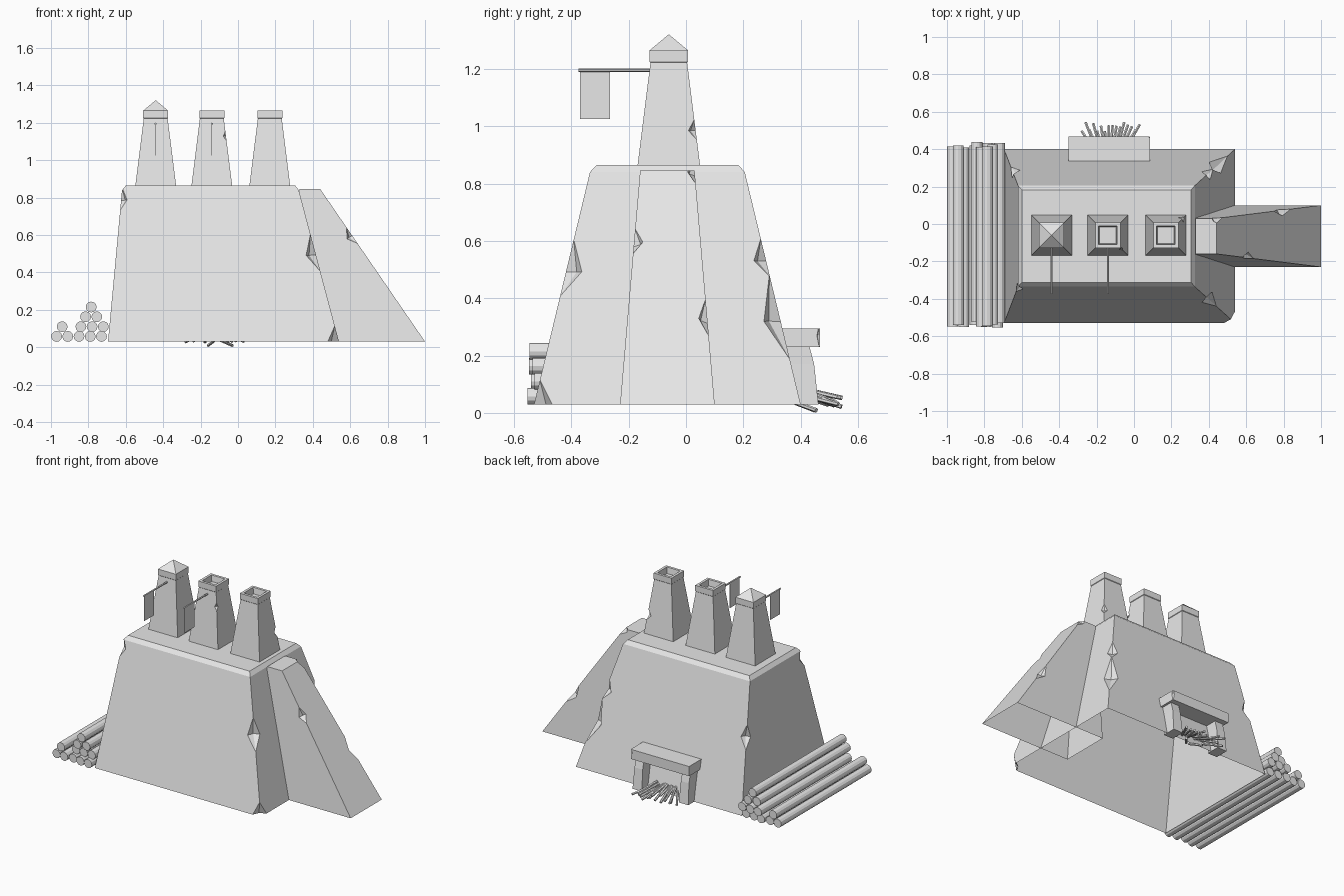
import bpy, bmesh, random
from mathutils import Vector

random.seed(4)
cube = bpy.data.objects.get("Cube")
if cube:
    bpy.data.objects.remove(cube, do_unlink=True)

stone = bpy.data.materials.new("pale_grey")
stone.use_nodes = True
stone.diffuse_color = (0.8, 0.8, 0.8, 1)
stone.node_tree.nodes["Principled BSDF"].inputs["Base Color"].default_value = (0.8, 0.8, 0.8, 1)


def finish(bm, name):
    bmesh.ops.recalc_face_normals(bm, faces=bm.faces)
    mesh = bpy.data.meshes.new(name)
    bm.to_mesh(mesh)
    bm.free()
    mesh.materials.append(stone)
    obj = bpy.data.objects.new(name, mesh)
    bpy.context.collection.objects.link(obj)
    return obj


def loft(name, rings):
    """Stack rectangles (x0, x1, y0, y1, z) into a closed solid."""
    bm = bmesh.new()
    loops = [[bm.verts.new((x, y, z)) for x, y in ((a, c), (b, c), (b, d), (a, d))]
             for a, b, c, d, z in rings]
    for low, high in zip(loops, loops[1:]):
        for i in range(4):
            j = (i + 1) % 4
            bm.faces.new((low[i], low[j], high[j], high[i]))
    bm.faces.new(loops[0][::-1])
    bm.faces.new(loops[-1])
    return finish(bm, name)


def rod(name, start, end, radius, sides):
    start, end = Vector(start), Vector(end)
    axis = end - start
    bm = bmesh.new()
    bmesh.ops.create_cone(bm, cap_ends=True, segments=sides, radius1=radius,
                          radius2=radius, depth=axis.length)
    bm.transform(axis.to_track_quat("Z", "Y").to_matrix().to_4x4())
    bmesh.ops.translate(bm, vec=(start + end) / 2, verts=bm.verts)
    return finish(bm, name)


def chip(target, p0, p1, t, length, depth, outward):
    """Knock a tapered notch out of the edge p0-p1."""
    p0, p1 = Vector(p0), Vector(p1)
    centre = p0.lerp(p1, t)
    along = (p1 - p0).normalized()
    side = along.cross(Vector(outward)).normalized()
    out = side.cross(along).normalized()
    bm = bmesh.new()
    for offset in (along * length, along * -length * 0.75, out * depth * 1.5,
                   out * -depth + along * length * 0.15,
                   side * depth * 3, side * depth * -2.6):
        bm.verts.new(centre + offset)
    bmesh.ops.convex_hull(bm, input=bm.verts)
    cutter = finish(bm, "chip_cutter")
    cutter.hide_render = True
    mod = target.modifiers.new("chip", "BOOLEAN")
    mod.operation = "DIFFERENCE"
    mod.solver = "EXACT"
    mod.object = cutter
    bpy.context.view_layer.objects.active = target
    bpy.ops.object.modifier_apply(modifier=mod.name)
    bpy.data.objects.remove(cutter, do_unlink=True)


def open_bottom(obj, height):
    bm = bmesh.new()
    bm.from_mesh(obj.data)
    floor = [f for f in bm.faces if all(v.co.z < height for v in f.verts)]
    bmesh.ops.delete(bm, geom=floor, context="FACES")
    bm.to_mesh(obj.data)
    bm.free()


def corner(ring, sx, sy):
    return (ring[1 if sx > 0 else 0], ring[3 if sy > 0 else 2], ring[4])


BASE = 0.03

# Main battered block with a bevelled top
base_ring = (-0.695, 0.54, -0.53, 0.40, BASE)
shoulder = (-0.62, 0.325, -0.335, 0.205, 0.84)
body = loft("main_block", [base_ring, shoulder, (-0.60, 0.305, -0.312, 0.183, 0.865)])
for sx, sy, t, length, depth in (
        (1, -1, 0.57, 0.12, 0.05), (1, -1, 0.0, 0.09, 0.06),
        (1, 1, 0.35, 0.18, 0.055), (1, 1, 0.62, 0.08, 0.04),
        (-1, -1, 0.93, 0.07, 0.03), (-1, 1, 0.57, 0.09, 0.04)):
    chip(body, corner(base_ring, sx, sy), corner(shoulder, sx, sy), t, length, depth, (sx, sy, 0))
open_bottom(body, BASE + 0.001)

# Sloping buttress on the left side
foot = (0.33, 1.0, -0.23, 0.10, BASE)
crest = (0.33, 0.44, -0.16, 0.03, 0.845)
buttress = loft("buttress", [foot, crest])
for sy, t, length, depth in ((-1, 0.69, 0.06, 0.03), (1, 0.36, 0.09, 0.03), (1, 0.99, 0.06, 0.025)):
    chip(buttress, corner(foot, 1, sy), corner(crest, 1, sy), t, length, depth, (0.7, sy, 0.5))
open_bottom(buttress, BASE + 0.001)


# Row of tapered chimneys
def square(x, half, z):
    return (x - half, x + half, -0.06 - half, -0.06 + half, z)


CHIMNEY_X = (-0.44, -0.14, 0.17)
chimneys = []
for i, x in enumerate(CHIMNEY_X):
    rings = [square(x, 0.11, 0.855), square(x, 0.064, 1.222),
             square(x, 0.067, 1.225), square(x, 0.067, 1.265)]
    if i == 0:
        rings.append(square(x, 0.001, 1.32))
    else:
        rings += [square(x, 0.050, 1.265), square(x, 0.044, 1.225)]
    chimneys.append(loft(f"chimney_{i + 1}", rings))

for i, sy, t, length, depth in ((1, -1, 0.74, 0.03, 0.014), (1, -1, 1.08, 0.03, 0.012),
                                (2, 1, 0.35, 0.04, 0.025)):
    low, high = square(CHIMNEY_X[i], 0.11, 0.855), square(CHIMNEY_X[i], 0.064, 1.222)
    chip(chimneys[i], corner(low, 1, sy), corner(high, 1, sy), t, length, depth, (1, sy, 0))

# Flag poles and hanging cloths
for i, x in enumerate(CHIMNEY_X[:2]):
    rod(f"flag_pole_{i + 1}", (x, -0.11, 1.195), (x, -0.375, 1.195), 0.006, 6)
    loft(f"flag_cloth_{i + 1}", [(x - 0.001, x + 0.001, -0.37, -0.265, z) for z in (1.025, 1.193)])

# Log pile on the right side
LOG_ROWS = (
    (0.058, (-0.97, -0.91, -0.85, -0.79, -0.73)),
    (0.110, (-0.94, -0.84, -0.78, -0.72)),
    (0.163, (-0.815, -0.755)),
    (0.215, (-0.785,)),
)
for z, row in LOG_ROWS:
    for x in row:
        shift = random.uniform(-0.02, 0.015)
        rod("log", (x, -0.535 + shift, z), (x, 0.425 + shift, z), 0.029, 12)

# Fireplace at the back: lintel and two leaning jambs
lintel = loft("fireplace_lintel", [(-0.35, 0.085, 0.33, 0.467, z) for z in (0.23, 0.295)])
chip(lintel, (0.085, 0.467, 0.23), (0.085, 0.467, 0.295), 0.5, 0.06, 0.01, (1, 1, 0))
for name, x0, x1 in (("right", -0.335, -0.275), ("left", 0.01, 0.07)):
    loft(f"fireplace_jamb_{name}", [(x0 - 0.005, x1 + 0.005, 0.37, 0.462, BASE),
                                    (x0, x1, 0.36, 0.447, 0.17),
                                    (x0, x1, 0.33, 0.43, 0.235)])

# Fan of firewood sticks spilling from the fireplace
COUNT = 16
for i in range(COUNT):
    f = i / (COUNT - 1)
    root = (-0.13 + (f - 0.5) * 0.16, 0.39, random.uniform(0.06, 0.09))
    tip = (-0.125 + (f - 0.5) * 0.31, random.uniform(0.49, 0.555), random.uniform(0.02, 0.06))
    rod("firewood_stick", root, tip, 0.008, 6)
rod("firewood_stick_low", (-0.12, 0.37, 0.04), (-0.16, 0.45, 0.009), 0.008, 6)
rod("firewood_stick_low", (-0.10, 0.37, 0.04), (-0.03, 0.455, 0.009), 0.008, 6)
